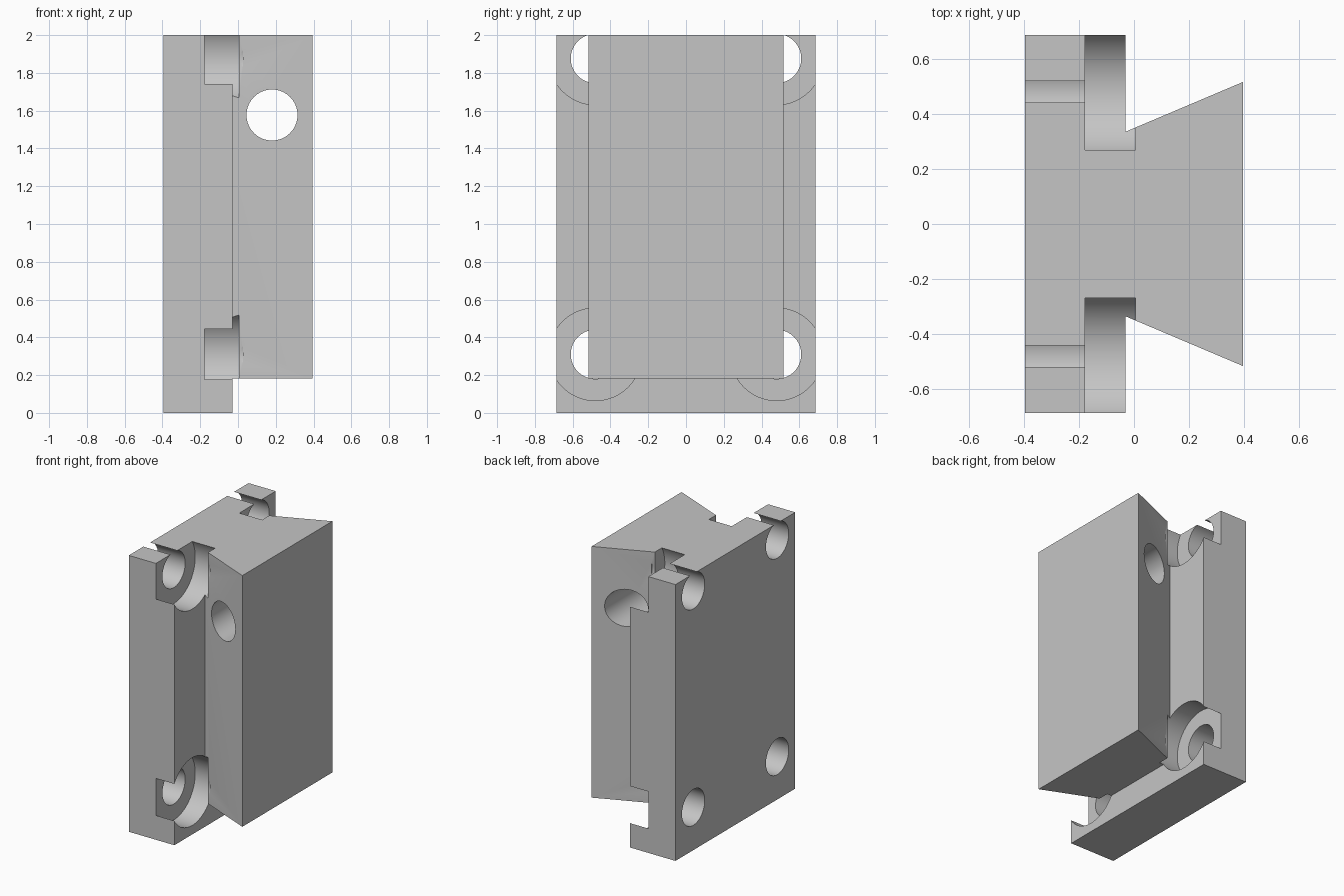
import bpy, bmesh, math
from mathutils import Matrix

default = bpy.data.objects.get("Cube")
if default:
    bpy.data.objects.remove(default, do_unlink=True)

TOP = 2.0
BACK, STEP, FACE = -0.395, -0.03, 0.395      # plate back, plate front, dovetail front
HALF_Y, NECK, FLARE = 0.685, 0.335, 0.515    # half widths

grey = bpy.data.materials.new("light grey metal")
grey.use_nodes = True
colour = (0.56, 0.56, 0.56, 1)
grey.diffuse_color = colour
grey.node_tree.nodes["Principled BSDF"].inputs["Base Color"].default_value = colour


def make_object(name, bm):
    bmesh.ops.recalc_face_normals(bm, faces=bm.faces[:])
    mesh = bpy.data.meshes.new(name)
    bm.to_mesh(mesh)
    bm.free()
    mesh.materials.append(grey)
    obj = bpy.data.objects.new(name, mesh)
    bpy.context.collection.objects.link(obj)
    return obj


def prism(name, outline, z0, z1):
    bm = bmesh.new()
    base = bm.faces.new([bm.verts.new((x, y, z0)) for x, y in outline])
    top = bmesh.ops.extrude_face_region(bm, geom=[base])["geom"]
    verts = [v for v in top if isinstance(v, bmesh.types.BMVert)]
    bmesh.ops.translate(bm, verts=verts, vec=(0, 0, z1 - z0))
    return make_object(name, bm)


def cylinder(name, axis, centre, radius, length):
    turn = Matrix.Rotation(math.pi / 2, 4, "Y" if axis == "X" else "X")
    bm = bmesh.new()
    bmesh.ops.create_cone(bm, cap_ends=True, segments=64, radius1=radius,
                          radius2=radius, depth=length,
                          matrix=Matrix.Translation(centre) @ turn)
    return make_object(name, bm)


def cut(target, cutter):
    mod = target.modifiers.new("cut", "BOOLEAN")
    mod.operation = "DIFFERENCE"
    mod.solver = "EXACT"
    mod.object = cutter
    cutter.hide_render = True
    bpy.context.view_layer.objects.active = target
    bpy.ops.object.modifier_apply(modifier=mod.name)
    bpy.data.objects.remove(cutter, do_unlink=True)


# Mounting plate with its dovetail block, one mirrored profile
half = [(BACK, HALF_Y), (STEP, HALF_Y), (STEP, NECK), (FACE, FLARE)]
block = prism("dovetail_mount", half + [(x, -y) for x, y in reversed(half)], 0, TOP)

# Dovetail stops short of the plate's lower end
cut(block, prism("end_cutter", [(STEP, -1), (1, -1), (1, 1), (STEP, 1)], -0.5, 0.182))

# Four counterbored screw holes
for side in (-1, 1):
    for z in (0.31, 1.876):
        y = side * 0.48
        x0, x1 = -0.178, 0.005
        cut(block, cylinder("counterbore_cutter", "X", ((x0 + x1) / 2, y, z), 0.245, x1 - x0))
        x0, x1 = -0.6, 0.026
        cut(block, cylinder("hole_cutter", "X", ((x0 + x1) / 2, y, z), 0.13, x1 - x0))

# Cross hole through the dovetail
cut(block, cylinder("cross_hole_cutter", "Y", (0.18, 0, 1.577), 0.135, 2))

bpy.ops.object.select_all(action="DESELECT")
block.select_set(True)
bpy.context.view_layer.objects.active = block
bpy.ops.object.shade_smooth_by_angle(angle=math.radians(30))
